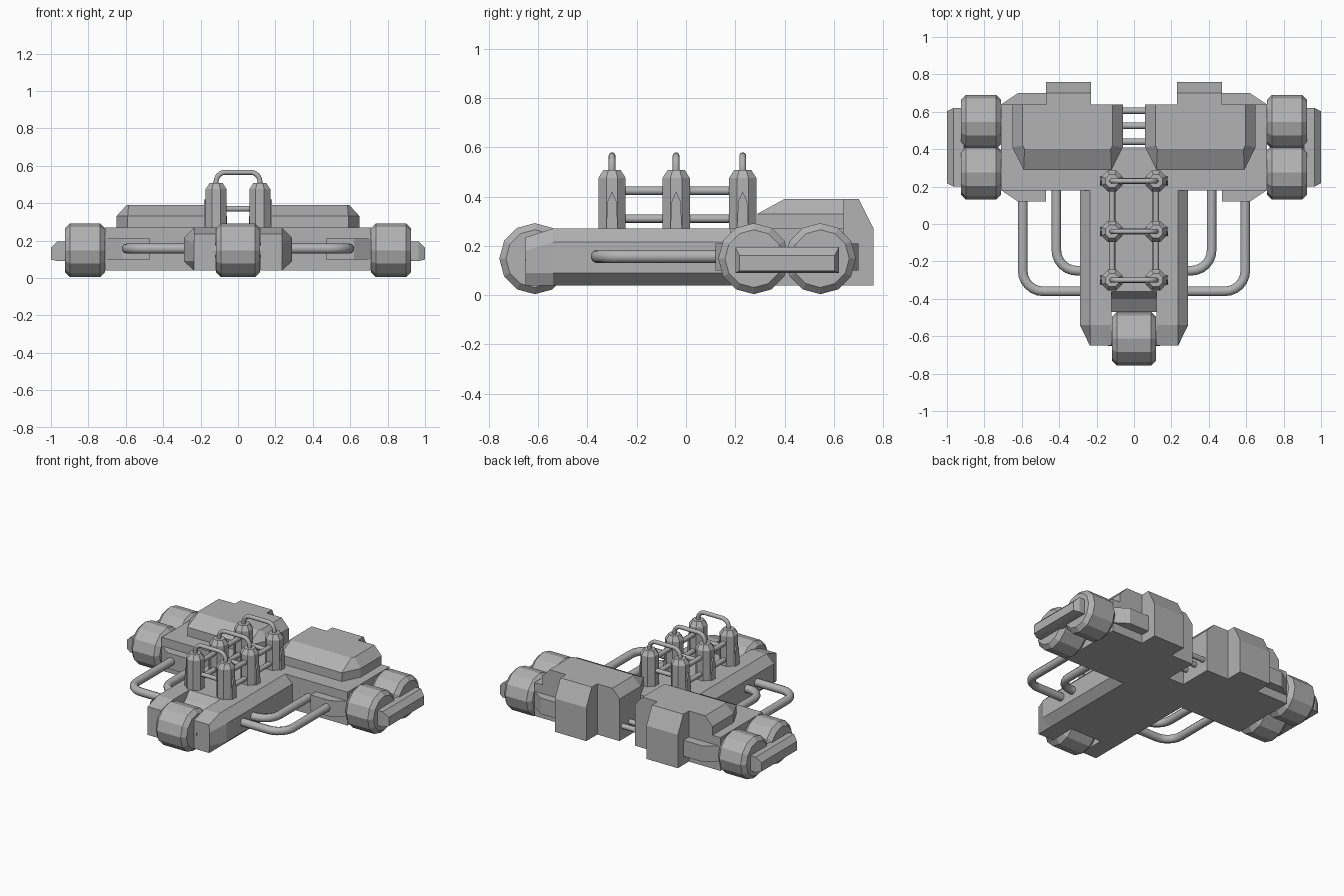
import bpy
import bmesh
from math import cos, sin, pi
from mathutils import Vector

if "Cube" in bpy.data.objects:
    bpy.data.objects.remove(bpy.data.objects["Cube"])

grey = bpy.data.materials.new("hull_grey")
grey.use_nodes = True
GREY = (0.45, 0.45, 0.45, 1)
grey.diffuse_color = GREY
grey.node_tree.nodes["Principled BSDF"].inputs["Base Color"].default_value = GREY


def loft(name, rings, mirror=False, smooth=False):
    """Skin a list of equal rings of points and cap both ends."""
    bm = bmesh.new()
    rows = [[bm.verts.new(p) for p in ring] for ring in rings]
    n = len(rows[0])
    for a, b in zip(rows, rows[1:]):
        for i in range(n):
            j = (i + 1) % n
            bm.faces.new((a[i], a[j], b[j], b[i]))
    bm.faces.new(rows[0][::-1])
    bm.faces.new(rows[-1])
    bmesh.ops.recalc_face_normals(bm, faces=bm.faces)
    mesh = bpy.data.meshes.new(name)
    bm.to_mesh(mesh)
    bm.free()
    mesh.materials.append(grey)
    obj = bpy.data.objects.new(name, mesh)
    bpy.context.collection.objects.link(obj)
    if mirror:
        obj.modifiers.new("Mirror", "MIRROR")
    if smooth:
        bpy.ops.object.select_all(action="DESELECT")
        obj.select_set(True)
        bpy.context.view_layer.objects.active = obj
        bpy.ops.object.shade_smooth_by_angle(angle=pi / 3.5)
    return obj


def slab(name, outline, z0, z1, mirror=False):
    return loft(name, [[(x, y, z) for x, y in outline] for z in (z0, z1)], mirror)


def side_profile(name, outline, x0, x1, mirror=False):
    return loft(name, [[(x, y, z) for y, z in outline] for x in (x0, x1)], mirror)


def tube(name, path, radius, bend=0.0, mirror=False, sides=10):
    """Round tube along a flat path whose corners are rounded off."""
    pts = [Vector(p) for p in path]
    line = [pts[0]]
    for a, b, c in zip(pts, pts[1:], pts[2:]):
        p, q = b + (a - b).normalized() * bend, b + (c - b).normalized() * bend
        centre = p + q - b
        for k in range(7):
            t = k / 6 * pi / 2
            line.append(centre + (p - centre) * cos(t) + (q - centre) * sin(t))
    line.append(pts[-1])
    first = (pts[1] - pts[0]).normalized()
    if len(pts) > 2:
        up = first.cross(pts[2] - pts[1]).normalized()
    else:
        up = first.orthogonal().normalized()
    rings = []
    for i, p in enumerate(line):
        tangent = (line[min(i + 1, len(line) - 1)] - line[max(i - 1, 0)]).normalized()
        side = tangent.cross(up)
        angles = [2 * pi * k / sides for k in range(sides)]
        rings.append([p + radius * (up * cos(a) + side * sin(a)) for a in angles])
    return loft(name, rings, mirror, smooth=True)


def wheel(name, x, y, half, mirror=False):
    z, r, cut = 0.148, 0.144, 0.027
    rings = []
    for dx, rad in ((-half, r - cut), (cut - half, r), (half - cut, r), (half, r - cut)):
        rings.append([(x + dx, y + rad * cos(k * pi / 6), z + rad * sin(k * pi / 6))
                      for k in range(12)])
    return loft(name, rings, mirror)


# Rear hull with an open slot at the back
half = [(0.06, 0.41), (0.06, 0.64), (0.71, 0.64), (0.71, 0.18)]
slab("rear_hull", half + [(-x, y) for x, y in half[::-1]], 0.04, 0.27)
slab("hull_side_pod", [(0.47, 0.12), (0.62, 0.12), (0.709, 0.18), (0.709, 0.64),
                       (0.62, 0.70), (0.47, 0.70)], 0.10, 0.21, True)

# Long nose with chamfered edges
def nose_ring(y, wide, top):
    right = [(0.235, top), (wide, top - 0.055), (wide, 0.09), (0.235, 0.04)]
    return [(x, y, z) for x, z in right + [(-x, z) for x, z in right[::-1]]]


nose = loft("nose", [nose_ring(-0.65, 0.236, 0.235), nose_ring(-0.54, 0.29, 0.27),
                     nose_ring(0.19, 0.29, 0.27)])

# Wheel well cut out of the nose
well = side_profile("well_cutter", [(-0.9, -0.1), (-0.9, 0.5), (-0.36, 0.5), (-0.36, 0.27),
                                    (-0.40, 0.22), (-0.47, 0.17), (-0.47, -0.1)], -0.12, 0.12)
well.hide_render = True
cut = nose.modifiers.new("Well", "BOOLEAN")
cut.operation, cut.object, cut.solver = "DIFFERENCE", well, "EXACT"
bpy.ops.object.select_all(action="DESELECT")
bpy.context.view_layer.objects.active = nose
nose.select_set(True)
bpy.ops.object.modifier_apply(modifier="Well")
bpy.data.objects.remove(well)

# Engine covers and their rear outlets
base = [(0.06, 0.64), (0.65, 0.64), (0.65, 0.41), (0.59, 0.29), (0.12, 0.29), (0.06, 0.41)]
crown = [(0.115, 0.64), (0.595, 0.64), (0.595, 0.42), (0.585, 0.40), (0.125, 0.40), (0.115, 0.42)]
loft("engine_cover", [[(x, y, z) for x, y in ring]
                      for ring, z in ((base, 0.265), (base, 0.33), (crown, 0.39))], True)
side_profile("rear_outlet", [(0.60, 0.04), (0.76, 0.04), (0.76, 0.27), (0.70, 0.39), (0.60, 0.39)],
             0.23, 0.47, True)

# Rods across the rear slot
for y in (0.44, 0.525, 0.605):
    tube("slot_rod", [(-0.08, y, 0.13), (0.08, y, 0.13)], 0.018)

# Wheels, axles and outer wheel bars
wheel("front_wheel", 0, -0.613, 0.118)
tube("front_axle", [(-0.14, -0.613, 0.148), (0.14, -0.613, 0.148)], 0.04)
for y in (0.275, 0.545):
    wheel("rear_wheel", 0.818, y, 0.108, True)
    tube("rear_axle", [(0.68, y, 0.148), (0.95, y, 0.148)], 0.04, mirror=True)
bar = []
for x, inset in ((0.91, 0), (0.965, 0), (1.0, 0.035)):
    y0, y1, z0, z1 = 0.20 + inset / 2, 0.62 - inset / 2, 0.09 + inset / 4, 0.195 - inset
    bar.append([(x, y0, z0), (x, y1, z0), (x, y1, z1), (x, y0, z1)])
loft("wheel_bar", bar, True)

# Side pipes from hull to nose
for x, y in ((0.595, -0.36), (0.415, -0.25)):
    tube("side_pipe", [(x, 0.19, 0.157), (x, y, 0.157), (0.25, y, 0.157)], 0.027, 0.11, True)

# Paired canisters with fins, handles and cross rails
CX = 0.117
STATIONS = (-0.30, -0.04, 0.23)
for y in STATIONS:
    rings = []
    for z, r in ((0.26, 0.06), (0.475, 0.06), (0.507, 0.038)):
        rings.append([(CX + r * cos((k + 0.5) * pi / 4), y + r * sin((k + 0.5) * pi / 4), z)
                      for k in range(8)])
    loft("canister", rings, True)
    fin = [(y - 0.024, 0.26), (y + 0.024, 0.26), (y + 0.018, 0.38), (y, 0.42), (y - 0.018, 0.38)]
    side_profile("canister_fin", fin, 0.15, 0.183, True)
    tube("handle", [(-CX, y, 0.49), (-CX, y, 0.565), (CX, y, 0.565), (CX, y, 0.49)], 0.014, 0.05)
    tube("cross_rail", [(-CX, y, 0.37), (CX, y, 0.37)], 0.015)
for z in (0.31, 0.423):
    tube("long_rail", [(CX, STATIONS[0], z), (CX, STATIONS[-1], z)], 0.017, mirror=True)
